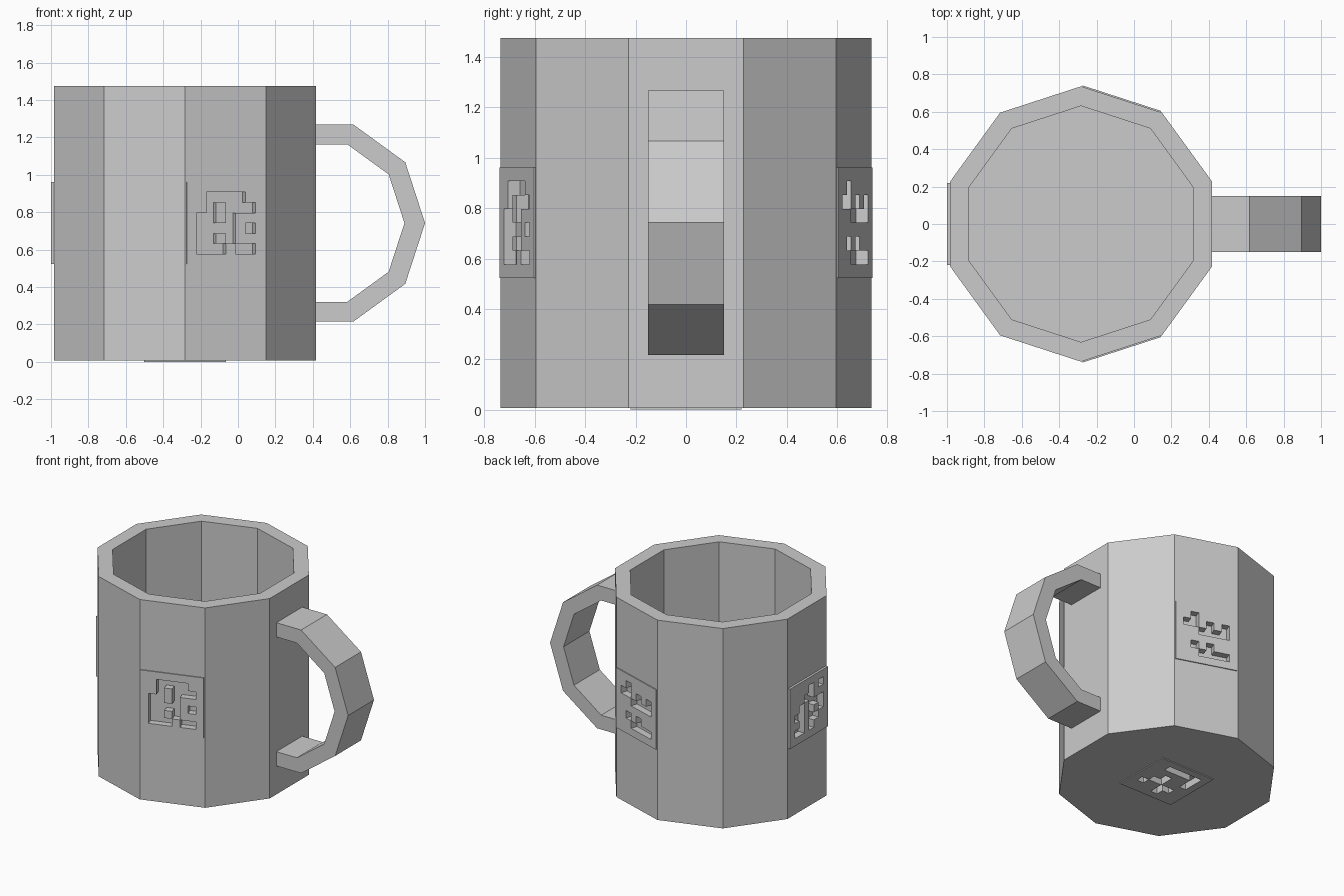
import bpy, bmesh, math
from mathutils import Matrix, Vector

if "Cube" in bpy.data.objects:
    bpy.data.objects.remove(bpy.data.objects["Cube"])

CX, R_OUT, R_IN = -0.283, 0.736, 0.631      # body centre and radii
Z0, Z1, FLOOR = 0.007, 1.475, 0.11          # base, rim, inner floor
APOTHEM = R_OUT * math.cos(math.pi / 10)
DEPTH, SIZE = 0.05, 0.44                    # relief depth and panel size

grey = bpy.data.materials.new("plain_grey")
grey.diffuse_color = (0.6, 0.6, 0.6, 1)
grey.use_nodes = True
grey.node_tree.nodes["Principled BSDF"].inputs["Base Color"].default_value = grey.diffuse_color


def add_object(name, bm, matrix=None):
    bmesh.ops.recalc_face_normals(bm, faces=bm.faces)
    mesh = bpy.data.meshes.new(name)
    bm.to_mesh(mesh)
    bm.free()
    mesh.materials.append(grey)
    ob = bpy.data.objects.new(name, mesh)
    if matrix:
        ob.matrix_world = matrix
    bpy.context.collection.objects.link(ob)
    return ob


# Ten-sided body: outer wall, flat rim, inner wall and floor
bm = bmesh.new()
rings = []
for r, z in ((R_OUT, Z0), (R_OUT, Z1), (R_IN, Z1), (R_IN, FLOOR)):
    angles = [math.radians(18 + 36 * i) for i in range(10)]
    rings.append([bm.verts.new((CX + r * math.cos(a), r * math.sin(a), z)) for a in angles])
for a, b in zip(rings, rings[1:]):
    for i in range(10):
        j = (i + 1) % 10
        bm.faces.new((a[i], a[j], b[j], b[i]))
bm.faces.new(rings[0])
bm.faces.new(rings[-1])
body = add_object("mug_body", bm)

# Handle: part of a ten-sided ring, ending within the body wall
HX, HZ, END = 0.447, 0.742, 0.37


def arc(r):
    pts = [(HX + r * math.cos(math.radians(a)), HZ + r * math.sin(math.radians(a)))
           for a in (72, 36, 0, -36, -72)]
    return [(END, pts[0][1])] + pts + [(END, pts[-1][1])]


bm = bmesh.new()
strips = [[bm.verts.new((x, y, z)) for x, z in arc(r)]
          for r, y in ((0.553, -0.15), (0.553, 0.15), (0.443, 0.15), (0.443, -0.15))]
for k in range(4):
    a, b = strips[k], strips[(k + 1) % 4]
    for i in range(6):
        bm.faces.new((a[i], a[i + 1], b[i + 1], b[i]))
for end in (0, -1):
    bm.faces.new([s[end] for s in strips])
add_object("handle", bm)


def relief_panel(name, pattern, matrix):
    """Square panel with sunken cells; local z = 0 is its outer surface."""
    bm = bmesh.new()
    bmesh.ops.create_grid(bm, x_segments=8, y_segments=8, size=SIZE / 2)
    bmesh.ops.translate(bm, verts=bm.verts, vec=(0, 0, -DEPTH))
    cell, raised = SIZE / 8, []
    for f in bm.faces:
        c = f.calc_center_median()
        col = int((c.x + SIZE / 2) / cell) - 1
        row = int((SIZE / 2 - c.y) / cell) - 1
        sunk = 0 <= col < 6 and 0 <= row < 6 and pattern[row][col] == "#"
        if not sunk:
            raised.append(f)
    new = bmesh.ops.extrude_face_region(bm, geom=raised)["geom"]
    bmesh.ops.translate(bm, vec=(0, 0, DEPTH),
                        verts=[g for g in new if isinstance(g, bmesh.types.BMVert)])
    bmesh.ops.dissolve_limit(bm, angle_limit=0.01, verts=bm.verts, edges=bm.edges)
    add_object(name, bm, matrix)

    # Pocket in the body behind the panel
    bm = bmesh.new()
    bmesh.ops.create_cube(bm, size=1, matrix=Matrix.Translation((0, 0, 0.02))
                          @ Matrix.Diagonal((SIZE - 0.04, SIZE - 0.04, 0.15, 1)))
    cutter = add_object(name + "_cutter", bm, matrix)
    cutter.hide_render = True
    cutter.hide_viewport = True
    mod = body.modifiers.new(name, "BOOLEAN")
    mod.operation, mod.object, mod.solver = "DIFFERENCE", cutter, "EXACT"


def side_matrix(degrees, out):
    a = math.radians(degrees)
    n = Vector((math.cos(a), math.sin(a), 0))
    t = Vector((-math.sin(a), math.cos(a), 0))
    m = Matrix((t, (0, 0, 1), n)).transposed().to_4x4()
    m.translation = Vector((CX, 0, 0.742)) + n * (APOTHEM + out)
    return m


# Relief panels on three sides and under the base
relief_panel("front_panel", (".####.", ".#.###", "##.#..", "####.#", "##.#..", "###.##"),
             side_matrix(-72, 0.007))
relief_panel("back_panel", (".#....", "##.#.#", "..####", "......", ".#.#..", "..####"),
             side_matrix(72, 0.007))
relief_panel("left_panel", ("...#.#", "..##..", ".#.###", "##.#.#", ".#.##.", "##.#.."),
             side_matrix(180, 0.017))
under = Matrix.Translation((CX, 0, 0)) @ Matrix.Rotation(math.pi, 4, "X")
relief_panel("base_panel", ("..#...", ".##..#", "...##.", "#..#..", "#.....", "#####."), under)
